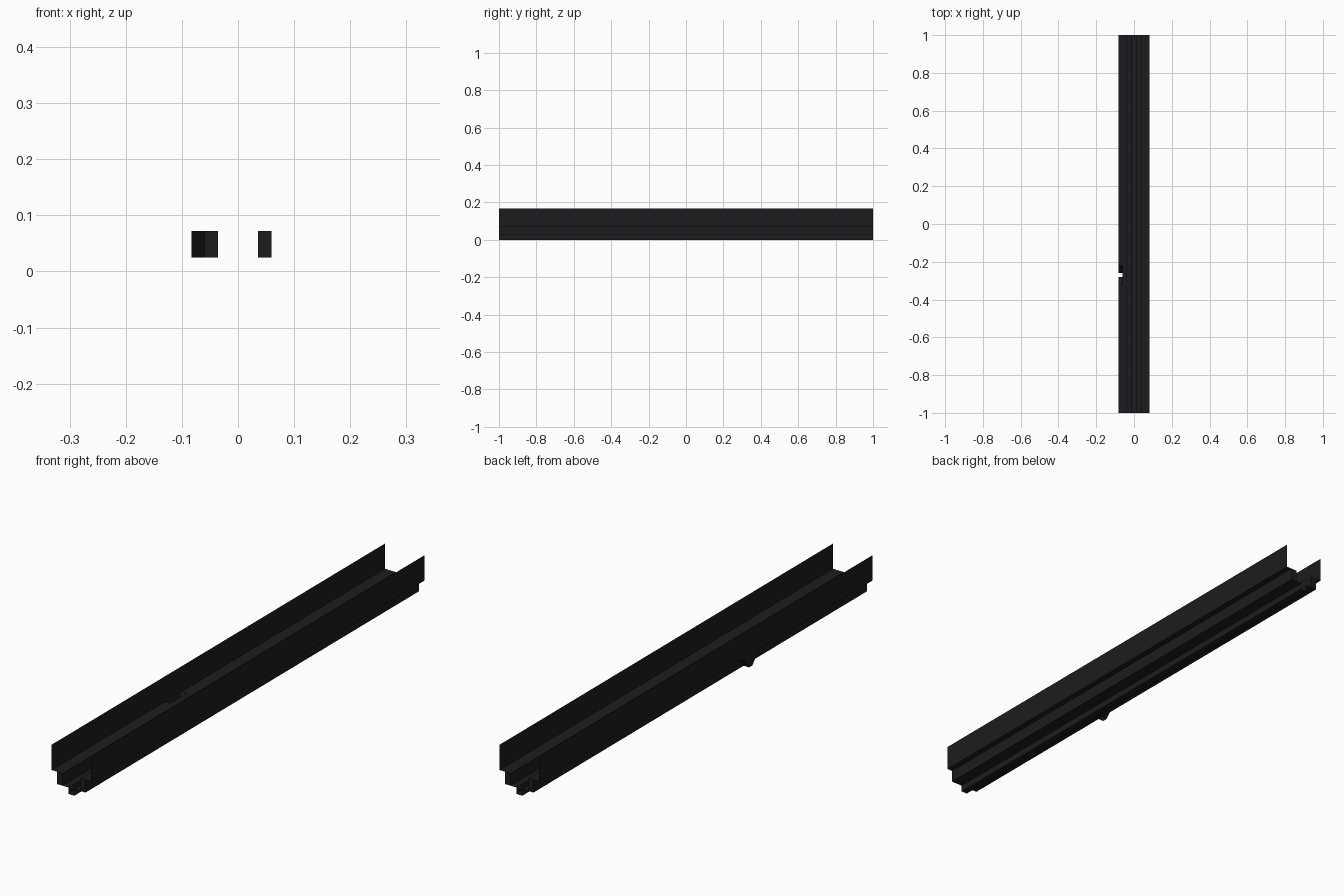
import bpy, bmesh

if "Cube" in bpy.data.objects:
    bpy.data.objects.remove(bpy.data.objects["Cube"])

dark = bpy.data.materials.new("dark_metal")
dark.diffuse_color = (0.012, 0.012, 0.014, 1)
dark.use_nodes = True
dark.node_tree.nodes["Principled BSDF"].inputs["Base Color"].default_value = dark.diffuse_color


def make(name, bm):
    mesh = bpy.data.meshes.new(name)
    bmesh.ops.remove_doubles(bm, verts=bm.verts, dist=1e-5)
    bmesh.ops.recalc_face_normals(bm, faces=bm.faces)
    bm.to_mesh(mesh)
    bm.free()
    mesh.materials.append(dark)
    ob = bpy.data.objects.new(name, mesh)
    bpy.context.collection.objects.link(ob)
    return ob


def quad(bm, *pts):
    bm.faces.new([bm.verts.new(p) for p in pts])


def sweep(bm, profile, y0=-1, y1=1):
    """Sheet metal: run an x-z profile along y."""
    for (xa, za), (xb, zb) in zip(profile, profile[1:]):
        quad(bm, (xa, y0, za), (xb, y0, zb), (xb, y1, zb), (xa, y1, za))


WALL, OUT, INN, GROOVE = 0.083, 0.06, 0.036, 0.0125
TOP, LEDGE, FLOOR = 0.168, 0.072, 0.025
HOLE = (-0.32, -0.22)      # drain opening along y

# lower channel with centre groove
bm = bmesh.new()
sweep(bm, [(-INN, FLOOR), (-GROOVE, FLOOR), (-GROOVE, 0), (GROOVE, 0),
           (GROOVE, FLOOR), (INN, FLOOR)])
make("floor_groove", bm)

for side, s in (("left", -1), ("right", 1)):
    # upright side wall
    bm = bmesh.new()
    sweep(bm, [(s * WALL, TOP), (s * WALL, LEDGE)])
    make(side + "_wall", bm)

    # outer ledge, interrupted by the drain on the left
    bm = bmesh.new()
    spans = [(-1, HOLE[0]), (HOLE[1], 1)] if s < 0 else [(-1, 1)]
    for a, b in spans:
        sweep(bm, [(s * WALL, LEDGE), (s * OUT, LEDGE)], a, b)
    make(side + "_ledge", bm)

    # closed box rail beside the channel
    bm = bmesh.new()
    box = [(s * OUT, LEDGE), (s * INN, LEDGE), (s * INN, FLOOR), (s * OUT, FLOOR)]
    sweep(bm, box + box[:1])
    for y in (-1, 1):
        quad(bm, *[(x, y, z) for x, z in box])
    make(side + "_box_rail", bm)

# open-bottomed funnel under the left ledge
bm = bmesh.new()
mouth = (-0.28, -0.26)
for x in (-WALL, -OUT):
    quad(bm, (x, HOLE[0], LEDGE), (x, HOLE[1], LEDGE),
         (x, mouth[1], FLOOR), (x, mouth[0], FLOOR))
for yt, yb in zip(HOLE, mouth):
    quad(bm, (-WALL, yt, LEDGE), (-OUT, yt, LEDGE), (-OUT, yb, FLOOR), (-WALL, yb, FLOOR))
make("drain_funnel", bm)
